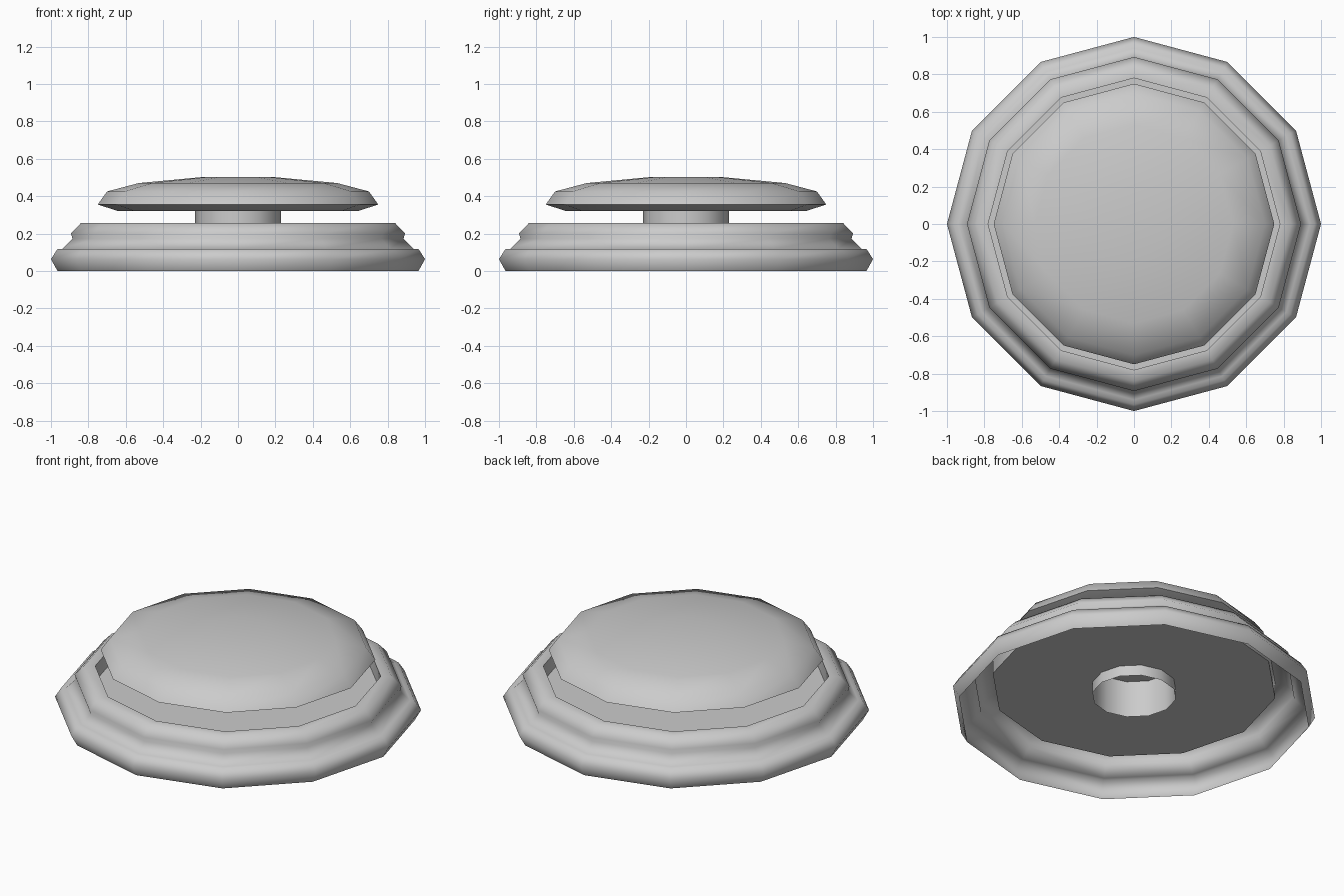
import bpy, bmesh, math

if "Cube" in bpy.data.objects:
    bpy.data.objects.remove(bpy.data.objects["Cube"])

SIDES = 12


def lathe(name, profile, close_start=False, close_end=False):
    """Spin an (r, z) profile, outside running upwards, into a 12-sided shell."""
    bm = bmesh.new()
    rings = []
    for r, z in profile:
        rings.append([bm.verts.new((r * math.cos(2 * math.pi * i / SIDES),
                                    r * math.sin(2 * math.pi * i / SIDES), z))
                      for i in range(SIDES)])
    for lo, hi in zip(rings, rings[1:]):
        for i in range(SIDES):
            j = (i + 1) % SIDES
            bm.faces.new((lo[i], lo[j], hi[j], hi[i]))
    if close_start:
        bm.faces.new(rings[0][::-1])
    if close_end:
        bm.faces.new(rings[-1])
    mesh = bpy.data.meshes.new(name)
    bm.to_mesh(mesh)
    bm.free()
    obj = bpy.data.objects.new(name, mesh)
    bpy.context.collection.objects.link(obj)
    bpy.ops.object.select_all(action='DESELECT')
    obj.select_set(True)
    bpy.context.view_layer.objects.active = obj
    bpy.ops.object.shade_smooth_by_angle(angle=math.radians(62))
    return obj


# Moulded base shell, open below, with a recessed floor
lathe("base", [(0.965, 0.0), (1.0, 0.063), (0.965, 0.118), (0.94, 0.118),
               (0.885, 0.172), (0.893, 0.2), (0.84, 0.256), (0.78, 0.256),
               (0.78, 0.164), (0.23, 0.164)])

# Hollow stem passing through the floor
lathe("stem", [(0.23, 0.1), (0.23, 0.32)])

# Domed push cap
lathe("cap", [(0.64, 0.32), (0.75, 0.355), (0.7, 0.425), (0.53, 0.47),
              (0.18, 0.503)], close_start=True, close_end=True)
